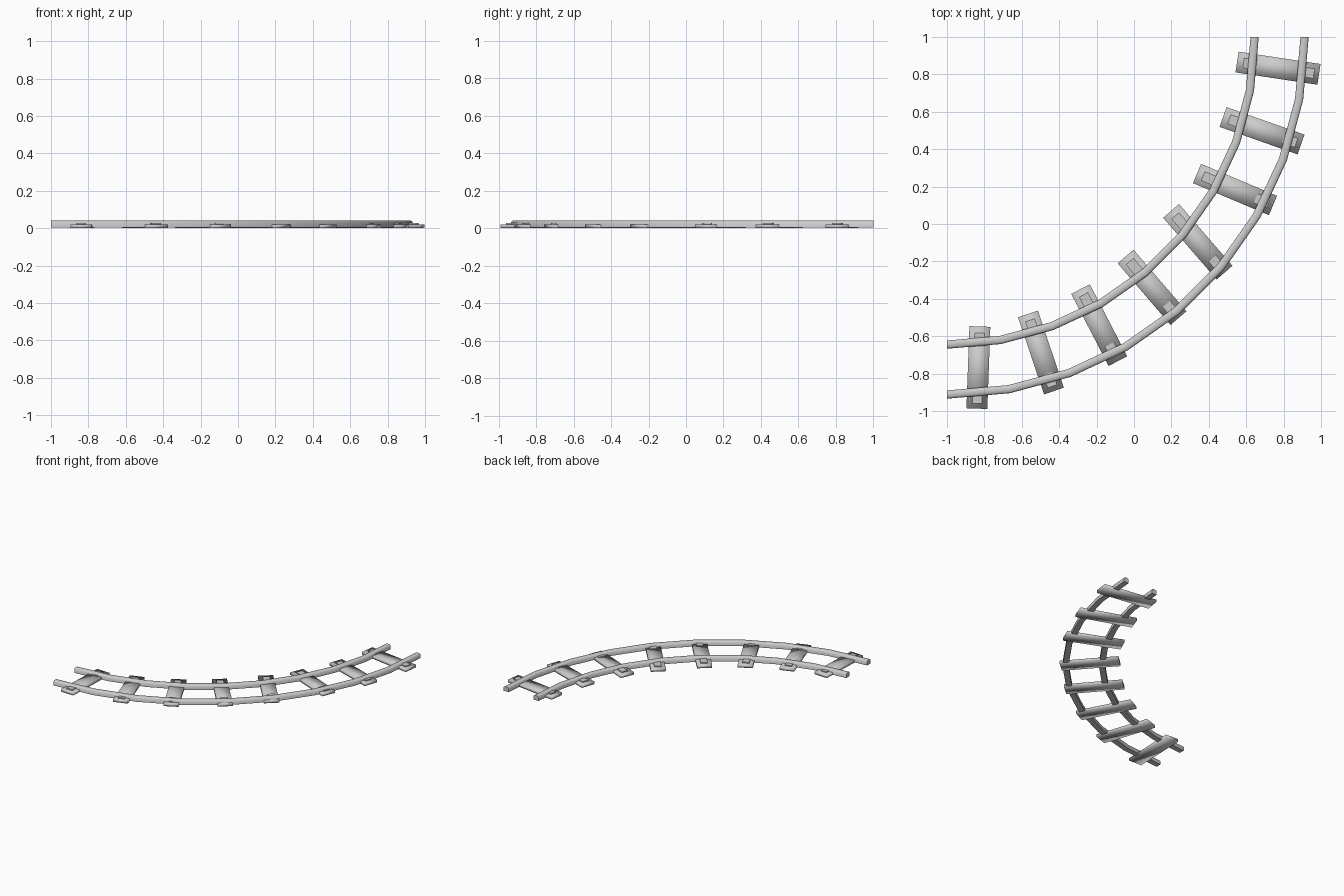
import bpy, bmesh
from math import sin, cos, radians
from mathutils import Vector, Matrix

if "Cube" in bpy.data.objects:
    bpy.data.objects.remove(bpy.data.objects["Cube"])

BEND = Vector((-1, 1, 0))      # centre of the quarter-circle bend
INNER_R, OUTER_R = 1.645, 1.912


def finish(name, bm, full_smooth=False):
    bmesh.ops.recalc_face_normals(bm, faces=bm.faces)
    mesh = bpy.data.meshes.new(name)
    bm.to_mesh(mesh)
    bm.free()
    ob = bpy.data.objects.new(name, mesh)
    bpy.context.collection.objects.link(ob)
    bpy.ops.object.select_all(action='DESELECT')
    bpy.context.view_layer.objects.active = ob
    ob.select_set(True)
    if full_smooth:
        bpy.ops.object.shade_smooth()
    else:
        bpy.ops.object.shade_smooth_by_angle(angle=radians(50))
    return ob


def box(bm, x0, x1, width, z0, z1):
    m = (Matrix.Translation(((x0 + x1) / 2, 0, (z0 + z1) / 2))
         @ Matrix.Diagonal((x1 - x0, width, z1 - z0, 1)))
    bmesh.ops.create_cube(bm, size=1, matrix=m)


# Rails: one rounded-top profile swept around the bend in 10 degree steps
PROFILE = [(-.022, .003), (-.022, .033), (-.013, .041),
           (.013, .041), (.022, .033), (.022, .003)]


def rail(name, radius, steps=9):
    bm = bmesh.new()
    rings = []
    for i in range(steps + 1):
        a = radians(-90 + 90 * i / steps)
        rings.append([bm.verts.new(BEND + Vector((cos(a) * (radius + r),
                                                  sin(a) * (radius + r), z)))
                      for r, z in PROFILE])
    n = len(PROFILE)
    for a, b in zip(rings, rings[1:]):
        for j in range(n):
            k = (j + 1) % n
            bm.faces.new((a[j], a[k], b[k], b[j]))
    bm.faces.new(rings[0])
    bm.faces.new(rings[-1])
    finish(name, bm)


rail("inner_rail", INNER_R)
rail("outer_rail", OUTER_R)

# Sleepers: hand-laid, slightly uneven, given by inner and outer end points
SLEEPERS = [
    (-.824, -.548, -.840, -.987), (-.567, -.481, -.428, -.893),
    (-.286, -.348, -.086, -.733), (-.045, -.174, .238, -.503),
    (.198, .070, .484, -.260), (.337, .270, .743, .099),
    (.476, .572, .893, .425), (.551, .866, .989, .800),
]
for i, (x0, y0, x1, y1) in enumerate(SLEEPERS, 1):
    start, end = Vector((x0, y0, 0)), Vector((x1, y1, 0))
    d = end - start
    L = d.length
    place = Matrix.Translation(start) @ d.to_track_quat('X', 'Z').to_matrix().to_4x4()

    bm = bmesh.new()
    box(bm, 0, L, .112, 0, .021)
    finish(f"sleeper_{i}", bm, True).matrix_world = place

    # Rail clamps: small raised blocks on the outer side of each rail
    bm = bmesh.new()
    box(bm, .035, .11, .052, .015, .029)
    box(bm, L - .10, L - .027, .052, .015, .029)
    finish(f"rail_clamps_{i}", bm).matrix_world = place
